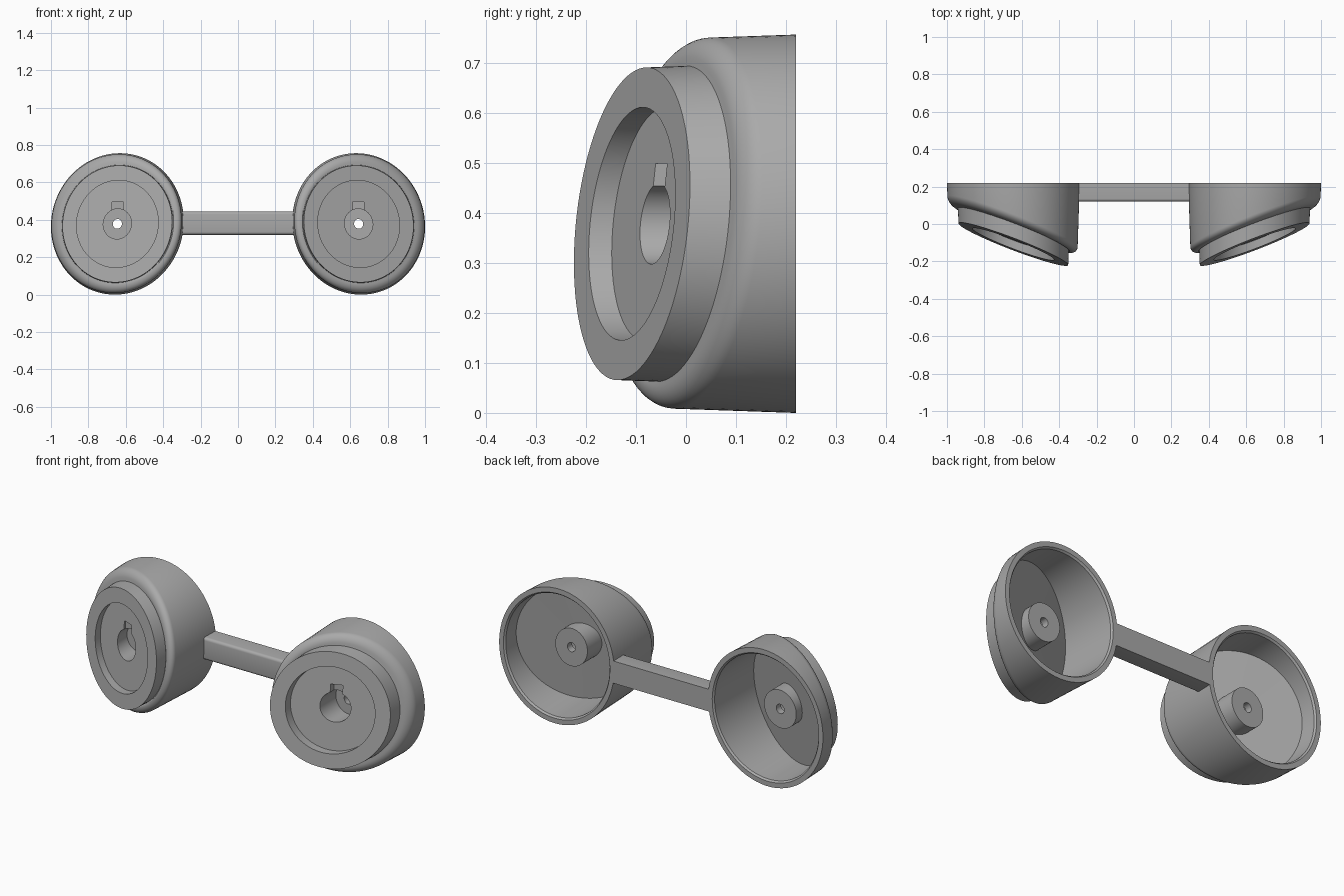
import bpy, bmesh
from math import sin, cos, pi
from mathutils import Vector

cube = bpy.data.objects.get("Cube")
if cube:
    bpy.data.objects.remove(cube)

# Single grey material
grey = bpy.data.materials.new("mid grey")
grey.use_nodes = True
grey.diffuse_color = (0.4, 0.4, 0.4, 1)
grey.node_tree.nodes["Principled BSDF"].inputs["Base Color"].default_value = (0.4, 0.4, 0.4, 1)

SEGMENTS = 96
CX, CZ, BACK = 0.645, 0.378, 0.22
SLOPE_X, SLOPE_Z, DRAFT = 0.383, 0.107, 0.035

# Circles lie in the tilted face plane and are swept along y
normal = Vector((SLOPE_X, -1, SLOPE_Z)).normalized()
axis_u = Vector((1, SLOPE_X, 0)).normalized()
axis_v = normal.cross(axis_u)


def ring_points(radius, y, tilted, draft):
    points = []
    for i in range(SEGMENTS):
        t = 2 * pi * i / SEGMENTS
        d = axis_u * cos(t) + axis_v * sin(t)
        py = y + radius * (SLOPE_X * d.x + SLOPE_Z * d.z) if tilted else y
        r = radius - (DRAFT * (BACK - py) if draft else 0)
        points.append(Vector((CX + r * d.x, py, CZ + r * d.z)))
    return points


def finish(bm, name):
    bmesh.ops.recalc_face_normals(bm, faces=bm.faces)
    mesh = bpy.data.meshes.new(name)
    bm.to_mesh(mesh)
    bm.free()
    mesh.materials.append(grey)
    obj = bpy.data.objects.new(name, mesh)
    bpy.context.collection.objects.link(obj)
    return obj


def add_box(name, lo, hi):
    bm = bmesh.new()
    bmesh.ops.create_cube(bm, size=1)
    lo, hi = Vector(lo), Vector(hi)
    for v in bm.verts:
        v.co = (lo + hi) / 2 + v.co * (hi - lo)
    return finish(bm, name)


def smooth(obj):
    bpy.ops.object.select_all(action='DESELECT')
    obj.select_set(True)
    bpy.context.view_layer.objects.active = obj
    bpy.ops.object.shade_smooth_by_angle(angle=pi / 6)


# Section through a pod: radius, y at centre, tilted, drafted
R = 0.38
section = [(R, BACK, False, True)]
for k in range(9):  # rounded front shoulder
    t = k / 8 * pi / 2
    section.append((R - 0.045 * (1 - cos(t)), 0.012 - 0.04 * sin(t), True, True))
section += [
    (0.317, -0.028, True, False), (0.314, -0.108, True, False),   # collar
    (0.234, -0.108, True, False), (0.234, -0.062, True, False),   # recess
    (0.081, -0.062, True, False), (0.081, 0.05, False, False),    # socket
    (0.026, 0.05, False, False), (0.026, 0.09, False, False),     # through hole
    (0.106, 0.09, False, False), (0.106, 0.0, True, False),       # rear boss
    (R - 0.036, 0.0, True, True), (R - 0.036, 0.21, False, True),  # cup inside
    (R - 0.028, BACK, False, True),                               # rim
]


def add_pod(name, side):
    bm = bmesh.new()
    rings = []
    for spec in section:
        rings.append([bm.verts.new((side * p.x, p.y, p.z)) for p in ring_points(*spec)])
    for i, ring in enumerate(rings):
        after = rings[(i + 1) % len(rings)]
        for j in range(SEGMENTS):
            k = (j + 1) % SEGMENTS
            bm.faces.new((ring[j], ring[k], after[k], after[j]))
    pod = finish(bm, name)

    # Key slot above the socket
    cx = side * CX
    cutter = add_box(name + "_key_cutter", (cx - 0.03, -0.15, CZ + 0.06),
                     (cx + 0.03, -0.03, CZ + 0.12))
    cutter.hide_render = True
    cutter.hide_set(True)
    cut = pod.modifiers.new("key slot", 'BOOLEAN')
    cut.operation = 'DIFFERENCE'
    cut.solver = 'EXACT'
    cut.object = cutter
    bpy.context.view_layer.objects.active = pod
    pod.select_set(True)
    bpy.ops.object.modifier_apply(modifier=cut.name)
    bpy.data.objects.remove(cutter)
    smooth(pod)


add_pod("left_pod", 1)
add_pod("right_pod", -1)

# Bridge joining the pods, softened along its long front edges
bridge = add_box("bridge_bar", (-0.312, 0.12, 0.32), (0.312, BACK, 0.444))
bm = bmesh.new()
bm.from_mesh(bridge.data)
edges = [e for e in bm.edges if all(v.co.y < 0.13 for v in e.verts)
         and abs(e.verts[0].co.x - e.verts[1].co.x) > 0.1]
bmesh.ops.bevel(bm, geom=edges, offset=0.015, segments=4, profile=0.5, affect='EDGES')
bm.to_mesh(bridge.data)
bm.free()
smooth(bridge)
